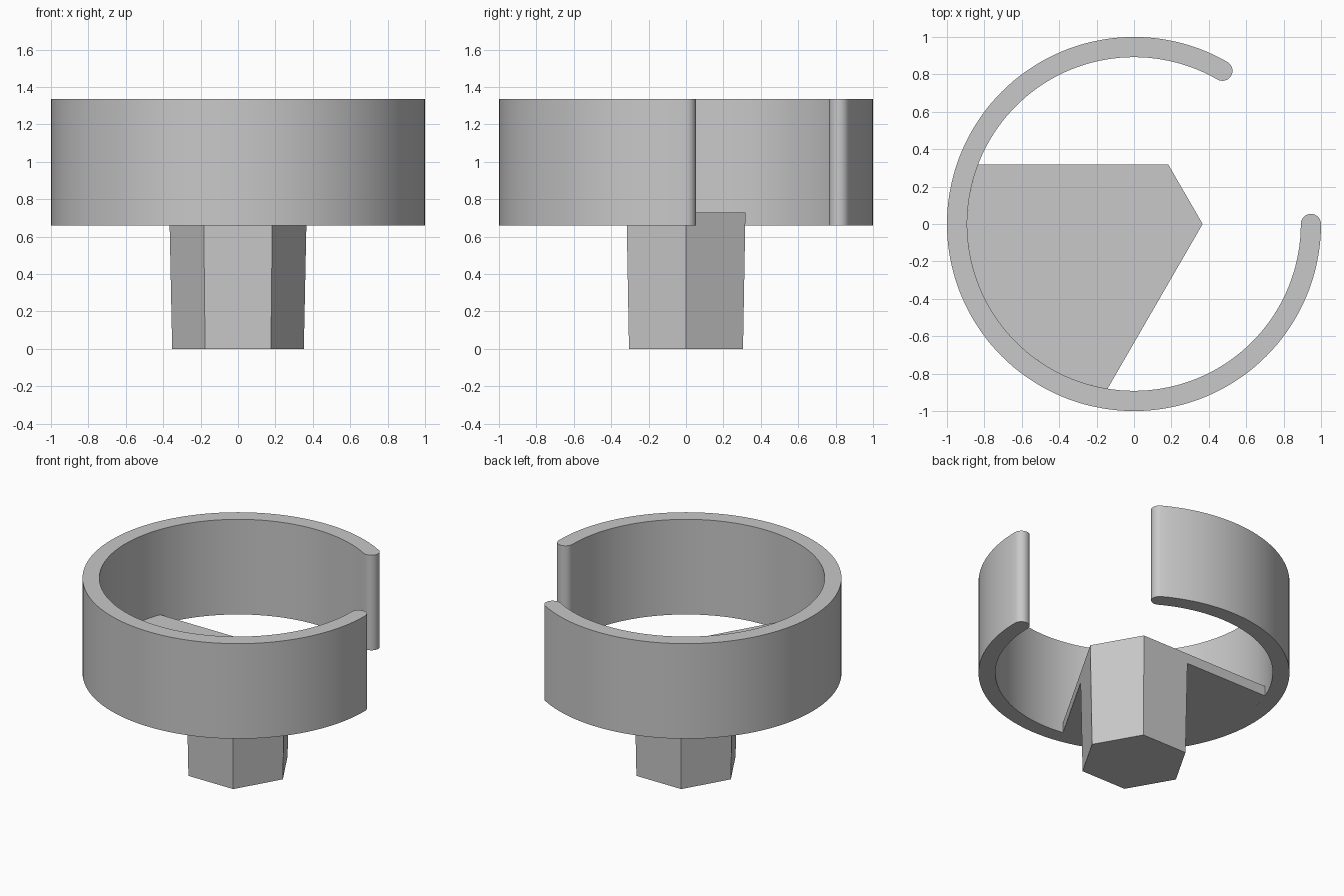
import bpy
import bmesh
from math import asin, cos, sin, pi, radians

if "Cube" in bpy.data.objects:
    bpy.data.objects.remove(bpy.data.objects["Cube"], do_unlink=True)

OUTER, INNER = 1.0, 0.892                       # ring radii
RING_BOTTOM, RING_TOP = 0.66, 1.335
PLATE_TOP = 0.73
STEM_R0, STEM_R1 = 0.352, 0.367                 # drafted hexagon, floor to plate top

grey = bpy.data.materials.new("plain grey")
grey.use_nodes = True
grey.diffuse_color = (0.58, 0.58, 0.58, 1)
grey.node_tree.nodes["Principled BSDF"].inputs["Base Color"].default_value = grey.diffuse_color


def polar(r, a):
    return r * cos(a), r * sin(a)


def arc(r, start, end, steps, centre=(0, 0)):
    """Points along an arc, both ends included."""
    pts = [polar(r, start + (end - start) * i / steps) for i in range(steps + 1)]
    return [(x + centre[0], y + centre[1]) for x, y in pts]


def prism(name, low, high, z0, z1, smooth=False):
    """Solid between two matching counter-clockwise outlines."""
    bm = bmesh.new()
    a = [bm.verts.new((x, y, z0)) for x, y in low]
    b = [bm.verts.new((x, y, z1)) for x, y in high]
    bm.faces.new(a[::-1])
    bm.faces.new(b)
    for i in range(len(a)):
        j = (i + 1) % len(a)
        bm.faces.new((a[i], a[j], b[j], b[i]))
    mesh = bpy.data.meshes.new(name)
    bm.to_mesh(mesh)
    bm.free()
    mesh.materials.append(grey)
    obj = bpy.data.objects.new(name, mesh)
    bpy.context.collection.objects.link(obj)
    if smooth:
        bpy.ops.object.select_all(action="DESELECT")
        obj.select_set(True)
        bpy.context.view_layer.objects.active = obj
        bpy.ops.object.shade_smooth_by_angle(angle=radians(30))
    return obj


# Open ring: outer wall, round tip, inner wall, round tip
start, end = radians(60), radians(360)
middle, tip = (OUTER + INNER) / 2, (OUTER - INNER) / 2
outline = arc(OUTER, start, end, 120)
outline += arc(tip, end, end + pi, 12, polar(middle, end))[1:-1]
outline += arc(INNER, end, start, 120)
outline += arc(tip, start + pi, start + 2 * pi, 12, polar(middle, start))[1:-1]
prism("open_ring", outline, outline, RING_BOTTOM, RING_TOP, smooth=True)


# Hexagonal stem with a slight draft
def stem_radius(z):
    return STEM_R0 + (STEM_R1 - STEM_R0) * z / PLATE_TOP


def hexagon(r):
    return [polar(r, i * pi / 3) for i in range(6)]


prism("hex_stem", hexagon(STEM_R0), hexagon(stem_radius(RING_BOTTOM)), 0, RING_BOTTOM)


# Web plate: two sides run on from the stem, the third follows the ring's inner wall
def web(r):
    half = radians(30) + asin(r * cos(pi / 6) / INNER)
    mid = radians(210)
    return [polar(r, 0), polar(r, pi / 3)] + arc(INNER, mid - half, mid + half, 40)


prism("web_plate", web(stem_radius(RING_BOTTOM)), web(STEM_R1), RING_BOTTOM, PLATE_TOP)
